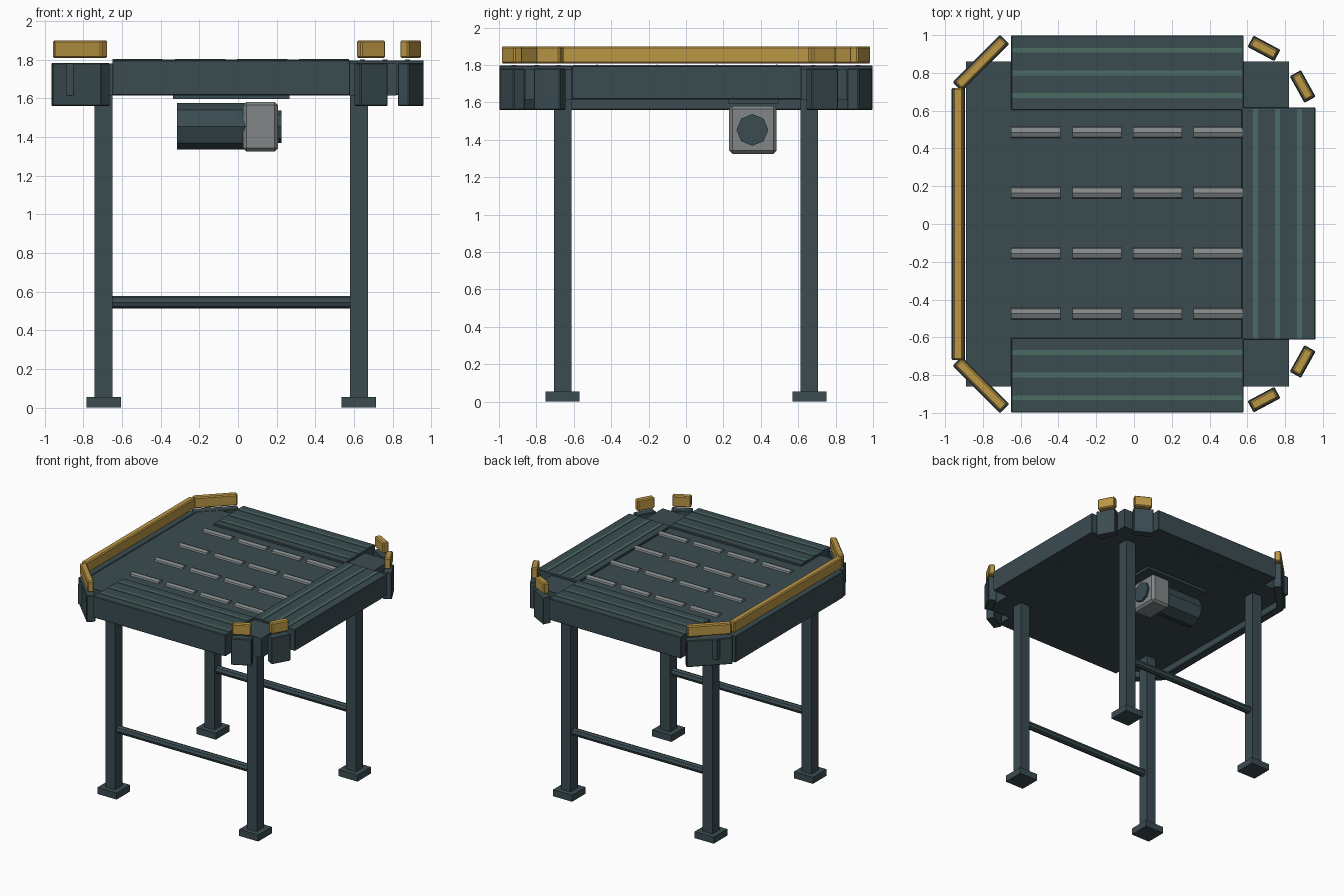
import bpy
import math

if "Cube" in bpy.data.objects:
    bpy.data.objects.remove(bpy.data.objects["Cube"])


def material(name, rgb):
    m = bpy.data.materials.new(name)
    m.diffuse_color = (*rgb, 1)
    m.use_nodes = True
    m.node_tree.nodes["Principled BSDF"].inputs["Base Color"].default_value = m.diffuse_color
    return m


SLATE = material("dark slate", (0.043, 0.072, 0.083))
YELLOW = material("rail yellow", (0.50, 0.31, 0.06))
GREY = material("roller grey", (0.22, 0.24, 0.245))
GREEN = material("strip green", (0.07, 0.145, 0.125))


def finish(name, mat, bevel):
    ob = bpy.context.object
    ob.name = name
    ob.data.materials.append(mat)
    if bevel:
        mod = ob.modifiers.new("edge", "BEVEL")
        mod.width = bevel
        mod.segments = 1
    return ob


def box(name, x, y, z, mat=SLATE, bevel=0.0):
    """Box from three (low, high) ranges."""
    mid = [(a + b) / 2 for a, b in (x, y, z)]
    bpy.ops.mesh.primitive_cube_add(size=1, location=mid)
    ob = bpy.context.object
    ob.scale = [b - a for a, b in (x, y, z)]
    bpy.ops.object.transform_apply(location=False, rotation=False, scale=True)
    return finish(name, mat, bevel)


def turned_box(name, cx, cy, length, thick, z, angle, mat=SLATE, bevel=0.0):
    """Upright plate turned about z."""
    ob = box(name, (cx - length / 2, cx + length / 2),
             (cy - thick / 2, cy + thick / 2), z, mat, bevel)
    ob.rotation_euler.z = math.radians(angle)
    return ob


def rod_x(name, x0, x1, y, z, r, mat=SLATE):
    """Eight-sided rod along x with a corner pointing up."""
    bpy.ops.mesh.primitive_cylinder_add(
        vertices=8, radius=r, depth=x1 - x0,
        location=((x0 + x1) / 2, y, z), rotation=(0, math.pi / 2, 0))
    return finish(name, mat, 0)


BASE, TOP = 1.615, 1.797          # deck underside and panel top
SKIRT, RAIL = (1.56, 1.782), (1.808, 1.90)

# Deck slab and raised side panels
box("deck", (-0.89, 0.82), (-0.86, 0.86), (BASE, 1.78))
box("end_panel", (0.57, 0.96), (-0.612, 0.618), (BASE + 0.001, TOP - 0.001), bevel=0.004)
for dx in (-0.117, 0, 0.117):
    box("end_wear_strip", (0.747 + dx, 0.773 + dx), (-0.605, 0.61),
        (TOP - 0.003, TOP + 0.003), GREEN)
for s in (-1, 1):
    box("side_panel", (-0.65, 0.58), sorted((s * 0.603, s * 0.998)), (BASE + 0.001, TOP), bevel=0.004)
    for dy in (-0.12, 0, 0.12):
        y = s * 0.80 + dy
        box("side_wear_strip", (-0.642, 0.573), (y - 0.013, y + 0.013),
            (TOP - 0.002, TOP + 0.004), GREEN)

# Rollers let into the deck
for y in (0.485, 0.165, -0.155, -0.475):
    for x in (-0.65, -0.325, -0.005, 0.315):
        rod_x("roller", x, x + 0.26, y, 1.768, 0.035, GREY)

# Back skirt and guard rail
box("back_skirt", (-0.965, -0.895), (-0.72, 0.72), SKIRT, bevel=0.005)
box("back_rail", (-0.957, -0.905), (-0.72, 0.72), RAIL, YELLOW, 0.008)

# Corner skirts and rails on both sides
for s in (-1, 1):
    for name, cx, cy, length, angle in (("back_corner", -0.81, 0.852, 0.34, 45),
                                        ("side_corner", 0.688, 0.93, 0.145, -28),
                                        ("front_corner", 0.893, 0.728, 0.145, -61)):
        turned_box(name + "_skirt", cx, s * cy, length + 0.016, 0.068, SKIRT, s * angle, SLATE, 0.005)
        turned_box(name + "_rail", cx, s * cy, length, 0.052, RAIL, s * angle, YELLOW, 0.008)

# Legs, feet and cross bars
for s in (-1, 1):
    y = s * 0.66
    for x in (-0.695, 0.625):
        box("leg", (x - 0.046, x + 0.046), (y - 0.047, y + 0.047), (0.04, BASE + 0.01))
        box("foot", (x - 0.089, x + 0.089), (y - 0.09, y + 0.09), (0, 0.055))
    rod_x("cross_bar", -0.66, 0.59, y, 0.545, 0.032)

# Drive unit under the deck
box("motor_plate", (-0.335, 0.265), (0.225, 0.495), (1.595, BASE + 0.005))
rod_x("motor", -0.315, 0.04, 0.355, 1.455, 0.121)
box("gearbox", (0.025, 0.207), (0.23, 0.485), (1.325, 1.582), GREY, 0.018)
rod_x("output_shaft", 0.19, 0.225, 0.355, 1.453, 0.085)
